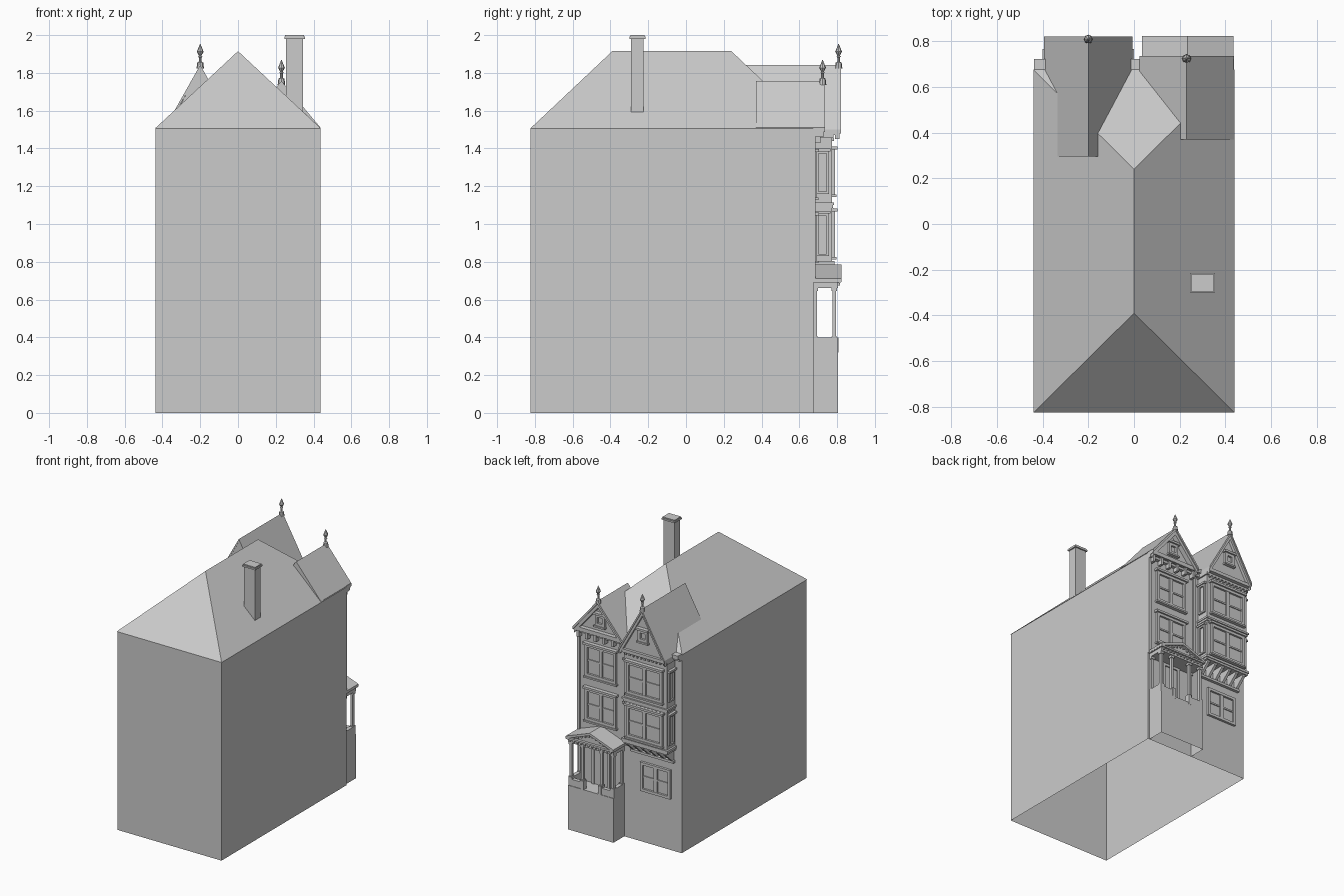
import bpy, bmesh, math
from mathutils import Vector

cube = bpy.data.objects.get("Cube")
if cube:
    bpy.data.objects.remove(cube, do_unlink=True)

grey = bpy.data.materials.new("plain grey")
grey.use_nodes = True
GREY = (0.6, 0.6, 0.6, 1)
grey.diffuse_color = GREY
grey.node_tree.nodes["Principled BSDF"].inputs["Base Color"].default_value = GREY


def finish(name, bm):
    bmesh.ops.recalc_face_normals(bm, faces=bm.faces)
    mesh = bpy.data.meshes.new(name)
    bm.to_mesh(mesh)
    bm.free()
    mesh.materials.append(grey)
    obj = bpy.data.objects.new(name, mesh)
    bpy.context.scene.collection.objects.link(obj)
    return obj


def add_box(bm, x, y, z):
    """x, y and z are (low, high) pairs."""
    vs = bmesh.ops.create_cube(bm, size=1)["verts"]
    for v in vs:
        v.co = Vector([(a + b) / 2 + c * (b - a) for c, (a, b) in zip(v.co, (x, y, z))])
    return vs


def boxes(name, *items, open_bottom=False):
    bm = bmesh.new()
    for x, y, z in items:
        add_box(bm, x, y, z)
    if open_bottom:
        low = [f for f in bm.faces if f.normal.z < -0.9]
        bmesh.ops.delete(bm, geom=low, context="FACES_ONLY")
    return finish(name, bm)


def prism(name, outline, span, axis="y"):
    """Extrude an outline along y (outline in x, z) or x (outline in y, z)."""
    bm = bmesh.new()
    place = (lambda a, b, t: (a, t, b)) if axis == "y" else (lambda a, b, t: (t, a, b))
    rings = [[bm.verts.new(place(a, b, t)) for a, b in outline] for t in span]
    for ring in rings:
        bm.faces.new(ring)
    n = len(outline)
    for i in range(n):
        j = (i + 1) % n
        bm.faces.new((rings[0][i], rings[0][j], rings[1][j], rings[1][i]))
    return finish(name, bm)


def chevron(name, cx, half, eave, apex, drop, span):
    """Two sloping slabs that meet in a ridge."""
    prism(name, [(cx - half, eave), (cx, apex), (cx + half, eave),
                 (cx + half, eave - drop), (cx, apex - drop), (cx - half, eave - drop)], span)


def window(name, cx, cz, w, h, y, hood=True, columns=2):
    """Framed sash window standing on a wall that faces +y."""
    l, r, b, t = cx - w / 2, cx + w / 2, cz - h / 2, cz + h / 2
    f = 0.02
    parts = [((l, l + f), (y, y + .018), (b, t)), ((r - f, r), (y, y + .018), (b, t)),
             ((l, r), (y, y + .018), (t - f, t)), ((l, r), (y, y + .018), (b, b + f)),
             ((l, r), (y, y + .003), (b, t))]
    for i in range(1, columns):
        x = l + w * i / columns
        parts.append(((x - .013, x + .013), (y, y + .015), (b, t)))
    if columns:
        parts.append(((l, r), (y, y + .01), (cz - .006, cz + .006)))
    if hood:
        parts += [((l - .012, r + .012), (y, y + .03), (t, t + .016)),
                  ((l - .008, r + .008), (y, y + .026), (b - .012, b))]
    boxes(name, *parts)


def lathe(name, profile, x, y, z, sides=8):
    bm = bmesh.new()
    rings = [[bm.verts.new((x + r * math.cos(a), y + r * math.sin(a), z + h))
              for a in (2 * math.pi * i / sides for i in range(sides))] for r, h in profile]
    for lo, hi in zip(rings, rings[1:]):
        for i in range(sides):
            j = (i + 1) % sides
            bm.faces.new((lo[i], lo[j], hi[j], hi[i]))
    bm.faces.new(rings[0])
    bm.faces.new(rings[-1])
    return finish(name, bm)


# Main walls and hipped roof
W, FRONT, BACK, EAVE, RIDGE = .437, -.822, .675, 1.505, 1.915
boxes("main_walls", ((-W, W), (FRONT, BACK), (0, EAVE)), open_bottom=True)
bm = bmesh.new()
for v in add_box(bm, (-W - .003, W + .003), (FRONT - .003, BACK), (EAVE, RIDGE)):
    if v.co.z > RIDGE - .01:
        v.co.x = 0
        v.co.y = -.39 if v.co.y < 0 else .24
bmesh.ops.remove_doubles(bm, verts=bm.verts, dist=.001)
finish("main_roof", bm)

# Chimney
boxes("chimney", ((.255, .345), (-.29, -.225), (1.55, 1.98)),
      ((.245, .355), (-.3, -.215), (1.98, 1.992)), ((.25, .35), (-.295, -.22), (1.992, 2)))

# Gables: bay gable at -x, entrance gable at +x
FINIAL = [(.02, -.02), (.016, .012), (.007, .018), (.007, .04), (.012, .043),
          (.007, .05), (.018, .07), (.012, .085), (.001, .112)]
GABLES = [("bay", -.2, .193, 1.5, 1.842, .295, .82, .79),
          ("entrance", .23, .207, 1.51, 1.757, .37, .735, .69)]
for name, cx, half, eave, apex, y0, y1, wall in GABLES:
    chevron(name + "_gable_roof", cx, half, eave, apex, .022, (y0, y1))
    prism(name + "_gable_wall", [(cx - half + .012, eave - .012), (cx + half - .012, eave - .012),
                                 (cx, apex - .015)], (y0 + .001, wall))
    chevron(name + "_bargeboard", cx, half - .004, eave - .004, apex - .01, .045, (wall, y1 - .008))
    boxes(name + "_gable_cornice", ((cx - half + .005, cx + half - .005), (BACK, wall + .02),
                                    (eave - .03, eave - .005)))
    window(name + "_gable_window", cx, eave + .47 * (apex - eave) - .03, .08, .085, wall, True, 0)
    lathe(name + "_finial", FINIAL, cx, y1 - .012, apex)

# Main cornice with brackets over the entrance side
boxes("main_cornice", ((-.437, .437), (BACK, .722), (1.482, 1.512)),
      ((-.437, .437), (BACK, .7), (1.462, 1.482)))
boxes("cornice_brackets", *[((x - .01, x + .01), (BACK, .712), (1.43, 1.482))
                            for x in (.05 + .072 * i for i in range(6))])

# Upper windows over the entrance
for name, z in (("upper", 1.26), ("middle", .925)):
    window(name + "_entrance_window", .235, z, .26, .24, BACK)
boxes("corner_strips", *[((x - .012, x + .012), (BACK, .685), (.7, 1.47)) for x in (.425, .02)])

# Two-storey bay
BL, BR, BY = -.38, -.02, .772
boxes("bay_walls", ((BL, BR), (BACK, BY), (.78, 1.49)))
boxes("bay_bands", *[((BL - d, BR + d), (BACK, BY + d), (z, z + h)) for d, z, h in
                     ((.01, 1.455, .03), (.012, 1.1, .014), (.006, 1.085, .015),
                      (.014, .785, .018), (.008, .77, .015))])
for name, z in (("upper", 1.275), ("lower", .945)):
    window(name + "_bay_window", -.2, z, .3, .24, BY)
    # Narrow panels on both cheeks of the bay
    panels = []
    for x, s in ((BL, -1), (BR, 1)):
        for y in ((.69, .702), (.744, .756)):
            panels.append((sorted((x, x + .012 * s)), y, (z - .115, z + .11)))
        for zz in (z - .115, z + .098):
            panels.append((sorted((x, x + .012 * s)), (.69, .756), (zz, zz + .012)))
        panels.append((sorted((x, x + .02 * s)), (.682, .765), (z + .11, z + .125)))
    boxes(name + "_bay_side_panels", *panels)
boxes("bay_dentils", *[((x - .006, x + .006), (BY, BY + .012), (z, z + .014))
                       for z in (1.07, 1.44) for x in (BL + .02 + .032 * i for i in range(11))])
for i in range(6):
    x = BL + .02 + i * .064
    prism("bay_bracket", [(BACK, .69), (BACK + .02, .69), (BY - .005, .755), (BY, .78), (BACK, .78)],
          (x - .01, x + .01), "x")
boxes("bay_bracket_ledge", ((BL, BR), (BACK, BACK + .022), (.672, .69)))
window("ground_window", -.225, .5, .25, .22, BACK, False)

# Porch base, parapet and steps
PL, PR, PY, PC = .045, .425, .805, .235
boxes("porch_base", ((PL, PR), (BACK, PY), (0, .335)), open_bottom=True)
boxes("porch_parapet", ((PL, PL + .03), (BACK, PY - .004), (.335, .4)),
      ((PR - .03, PR), (BACK, PY - .004), (.335, .4)),
      ((PL, PC - .07), (PY - .034, PY - .004), (.335, .385)),
      ((PC + .07, PR), (PY - .034, PY - .004), (.335, .385)),
      ((PC - .085, PC - .06), (PY - .034, PY + .002), (.32, .4)),
      ((PC + .06, PC + .085), (PY - .034, PY + .002), (.32, .4)))

# Porch columns and wall pilasters
posts = []
for x in (.06, .155, .315, .41):
    for y in ((.785,) if PC - .1 < x < PC + .1 else (.785, .683)):
        posts += [((x - .01, x + .01), (y - .01, y + .01), (.38, .665)),
                  ((x - .015, x + .015), (y - .015, y + .015), (.645, .665)),
                  ((x - .015, x + .015), (y - .015, y + .015), (.385, .405))]
boxes("porch_columns", *posts)

# Front door with panels
boxes("front_door", ((PC - .065, PC + .065), (BACK, .681), (.335, .65)),
      ((PC - .075, PC - .055), (BACK, .69), (.335, .66)),
      ((PC + .055, PC + .075), (BACK, .69), (.335, .66)),
      ((PC - .075, PC + .075), (BACK, .69), (.64, .66)),
      ((PC - .005, PC + .005), (BACK, .686), (.335, .64)))

# Porch entablature and pediment
boxes("porch_entablature", ((PL, PR), (BACK, PY), (.662, .69)),
      ((PL - .008, PR + .008), (BACK, .82), (.69, .703)))
prism("porch_pediment", [(PL + .01, .7), (PR - .01, .7), (PC, .77)], (BACK, PY - .005))
chevron("porch_roof", PC, .2, .712, .786, .018, (BACK, .822))
dentils = []
for i in range(12):
    x = PL + .02 + i * .031
    dentils.append(((x - .006, x + .006), (PY, PY + .01), (.674, .688)))
    rake = .762 - .37 * abs(x - PC)
    dentils.append(((x - .006, x + .006), (PY - .005, PY + .006), (rake - .01, rake + .01)))
boxes("porch_dentils", *dentils)
